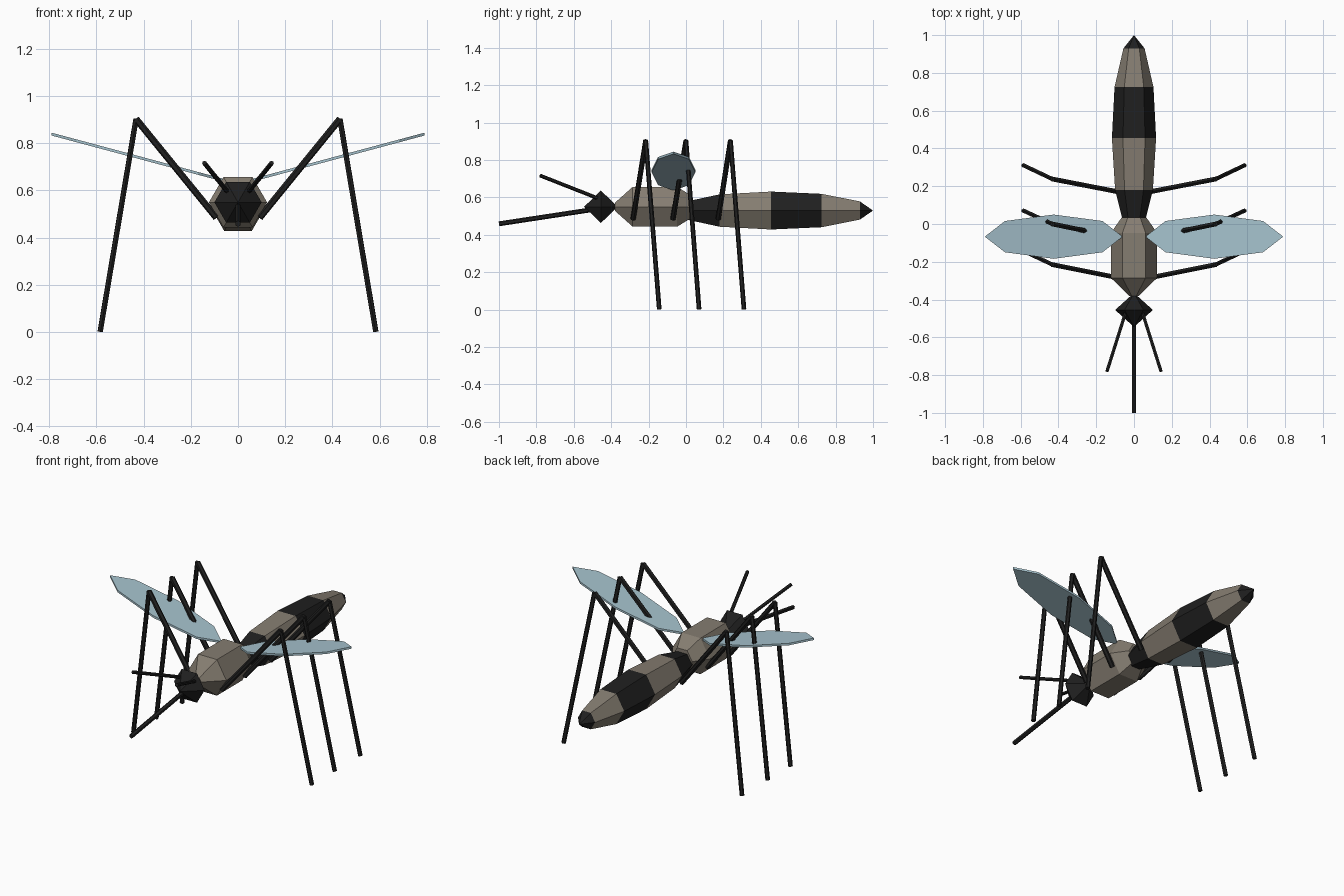
import bpy, bmesh, math
from mathutils import Vector

if "Cube" in bpy.data.objects:
    bpy.data.objects.remove(bpy.data.objects["Cube"])


def material(name, rgb):
    m = bpy.data.materials.new(name)
    m.diffuse_color = (*rgb, 1)
    m.use_nodes = True
    m.node_tree.nodes["Principled BSDF"].inputs["Base Color"].default_value = m.diffuse_color
    return m


TAUPE = material("taupe", (0.235, 0.205, 0.165))
BLACK = material("black", (0.014, 0.014, 0.014))
WING = material("pale_blue", (0.38, 0.54, 0.61))


def finish(name, bm, mats):
    bmesh.ops.recalc_face_normals(bm, faces=bm.faces)
    me = bpy.data.meshes.new(name)
    bm.to_mesh(me)
    bm.free()
    for m in mats:
        me.materials.append(m)
    ob = bpy.data.objects.new(name, me)
    bpy.context.collection.objects.link(ob)
    return ob


def lathe(name, z, profile, mats, bands=None, sides=6):
    """Hexagonal body along y from (y, radius) rings; bands give a material per section."""
    bm = bmesh.new()
    rings = []
    for y, r in profile:
        rings.append([bm.verts.new((r * math.cos(math.tau * i / sides), y,
                                    z + r * math.sin(math.tau * i / sides)))
                      for i in range(sides)])
    for k, (a, b) in enumerate(zip(rings, rings[1:])):
        for i in range(sides):
            j = (i + 1) % sides
            f = bm.faces.new((a[i], a[j], b[j], b[i]))
            f.material_index = bands[k] if bands else 0
    for ring, k in ((rings[0], 0), (rings[-1], -1)):
        f = bm.faces.new(ring)
        f.material_index = bands[k] if bands else 0
    bmesh.ops.remove_doubles(bm, verts=bm.verts, dist=0.0005)
    return finish(name, bm, mats)


def rod(name, a, b, r1, r2, sides=6):
    """Straight tapered rod between two points."""
    a, b = Vector(a), Vector(b)
    d = b - a
    bm = bmesh.new()
    bmesh.ops.create_cone(bm, cap_ends=True, segments=sides, radius1=r1,
                          radius2=r2, depth=d.length)
    rot = d.to_track_quat('Z', 'Y').to_matrix()
    for v in bm.verts:
        v.co = rot @ v.co + (a + b) / 2
    return finish(name, bm, [BLACK])


# Body
lathe("head", 0.55, [(-0.545, 0.0), (-0.455, 0.1), (-0.365, 0.0)], [BLACK])
lathe("thorax", 0.55, [(-0.38, 0.025), (-0.285, 0.123), (-0.048, 0.123), (0.035, 0.065)], [TAUPE])
lathe("abdomen", 0.53,
      [(0.0, 0.055), (0.18, 0.1), (0.455, 0.117), (0.725, 0.103), (0.93, 0.056), (1.0, 0.0)],
      [TAUPE, BLACK], [1, 0, 1, 0, 1])

# Mouthpart
rod("proboscis", (0, -0.5, 0.535), (0, -1.0, 0.459), 0.013, 0.013)

# Mirrored antennae, legs and wings
for s, side in ((1, "right"), (-1, "left")):
    rod(f"antenna_{side}", (s * 0.045, -0.47, 0.595), (s * 0.143, -0.78, 0.717), 0.01, 0.01)

    for hip, knee, foot, pos in ((-0.283, -0.215, -0.143, "front"),
                                 (-0.07, 0.0, 0.07, "middle"),
                                 (0.172, 0.238, 0.31, "rear")):
        k = (s * 0.432, knee, 0.903)
        rod(f"{pos}_upper_leg_{side}", (s * 0.092, hip, 0.485), k, 0.0145, 0.0145)
        rod(f"{pos}_lower_leg_{side}", k, (s * 0.584, foot, 0.002), 0.0125, 0.0125)

    # Thin eight-sided wing blade, raised towards its tip
    bm = bmesh.new()
    bmesh.ops.create_cone(bm, cap_ends=True, segments=8, radius1=1, radius2=1, depth=0.012)
    ang = math.atan2(bm.verts[:][0].co.y, bm.verts[:][0].co.x)
    for v in bm.verts:
        x = v.co.x * math.cos(ang) + v.co.y * math.sin(ang)
        y = v.co.y * math.cos(ang) - v.co.x * math.sin(ang)
        dx = x * 0.365
        v.co = (s * (0.425 + dx), -0.067 + y * 0.117,
                0.741 + dx * math.tan(math.radians(15)) + v.co.z)
    finish(f"wing_{side}", bm, [WING])
